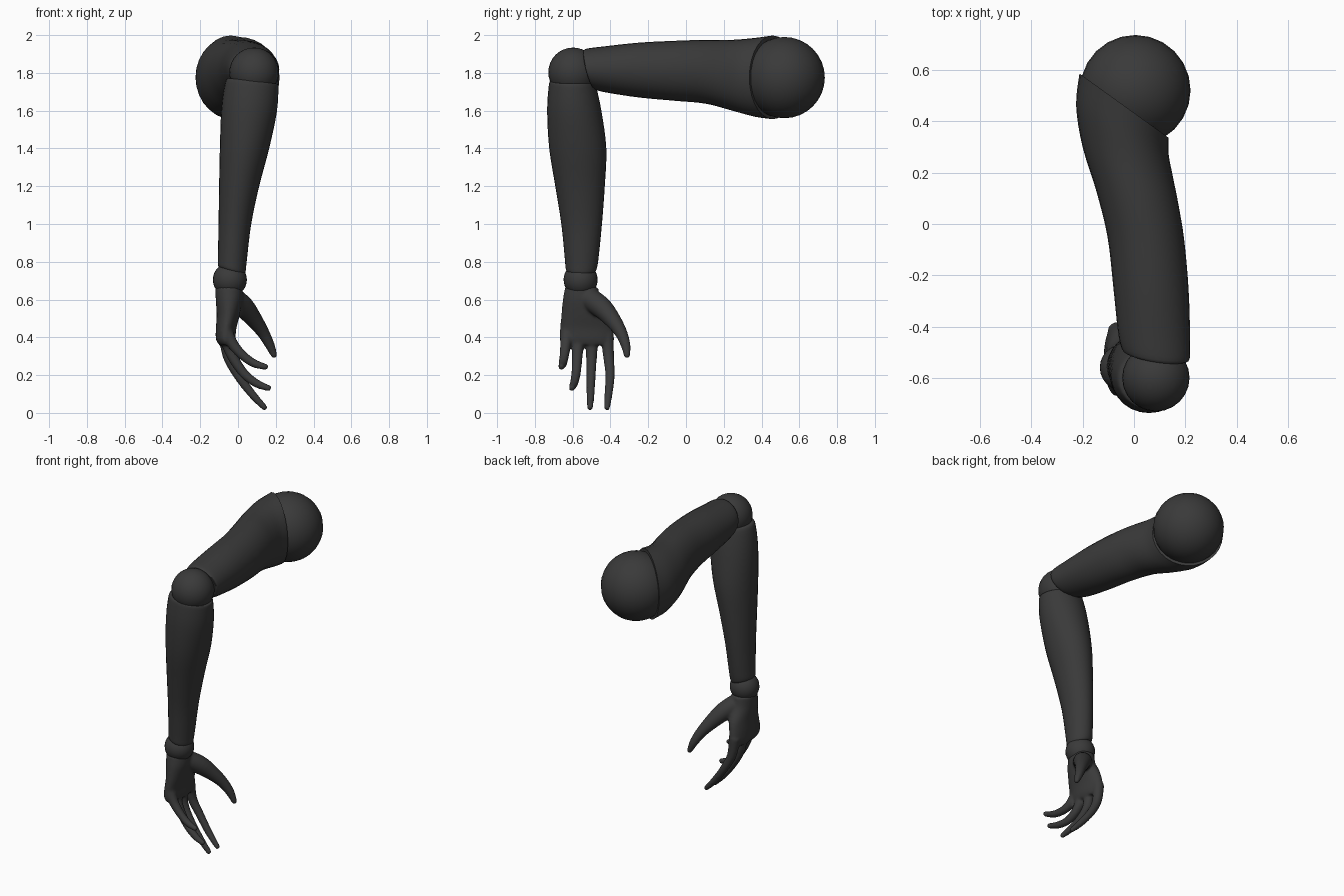
import bpy
import bmesh
import math
from mathutils import Vector

cube = bpy.data.objects.get("Cube")
if cube:
    bpy.data.objects.remove(cube, do_unlink=True)

SIDES = 28

# One dark colour for everything
charcoal = bpy.data.materials.new("charcoal")
charcoal.use_nodes = True
charcoal.diffuse_color = (0.042, 0.042, 0.042, 1)
shader = next(n for n in charcoal.node_tree.nodes if n.type == 'BSDF_PRINCIPLED')
shader.inputs["Base Color"].default_value = charcoal.diffuse_color
shader.inputs["Roughness"].default_value = 0.7


def resample(rows, steps=4):
    """Catmull-Rom interpolation through rows of numbers."""
    out = []
    last = len(rows) - 1
    for i in range(last):
        a, b, c, d = (rows[max(0, min(last, i + k))] for k in (-1, 0, 1, 2))
        for s in range(steps):
            t = s / steps
            out.append(tuple(
                0.5 * (2 * q + (r - p) * t + (2 * p - 5 * q + 4 * r - w) * t * t
                       + (3 * q - p - 3 * r + w) * t ** 3)
                for p, q, r, w in zip(a, b, c, d)))
    out.append(tuple(rows[-1]))
    return out


def loft(bm, rings):
    """Closed skin over elliptical rings given as (centre, half axis, half axis)."""
    loops = []
    for centre, u, v in rings:
        angles = [math.tau * k / SIDES for k in range(SIDES)]
        loops.append([bm.verts.new(centre + u * math.cos(a) + v * math.sin(a))
                      for a in angles])
    for low, high in zip(loops, loops[1:]):
        for k in range(SIDES):
            n = (k + 1) % SIDES
            bm.faces.new((low[k], low[n], high[n], high[k]))
    bm.faces.new(loops[0][::-1])
    bm.faces.new(loops[-1])


def level_rings(rows):
    """Rows are z, x range, y range and sideways tilt."""
    return [(Vector(((x0 + x1) / 2, (y0 + y1) / 2, z)),
             Vector(((x1 - x0) / 2, 0, tilt)),
             Vector((0, (y1 - y0) / 2, 0)))
            for z, x0, x1, y0, y1, tilt in resample(rows)]


def tube_rings(rows):
    """Rows are x, y, z and radius along a path, ending in a rounded tip."""
    pts = resample(rows)
    rings = []
    for i, (x, y, z, r) in enumerate(pts):
        ahead, behind = pts[min(i + 1, len(pts) - 1)], pts[max(i - 1, 0)]
        t = (Vector(ahead[:3]) - Vector(behind[:3])).normalized()
        u = t.cross(Vector((0, 1, 0))).normalized()
        rings.append((Vector((x, y, z)), u * r, t.cross(u) * r))
    centre, u, v = rings[-1]
    rings.append((centre + t * u.length * 0.6, u * 0.7, v * 0.7))
    return rings


def finish(name, bm, angle=40):
    bmesh.ops.recalc_face_normals(bm, faces=bm.faces)
    mesh = bpy.data.meshes.new(name)
    bm.to_mesh(mesh)
    bm.free()
    mesh.materials.append(charcoal)
    obj = bpy.data.objects.new(name, mesh)
    bpy.context.collection.objects.link(obj)
    bpy.ops.object.select_all(action='DESELECT')
    obj.select_set(True)
    bpy.context.view_layer.objects.active = obj
    bpy.ops.object.shade_smooth_by_angle(angle=math.radians(angle))
    return obj


# Ball joints
for name, centre, radius in (
        ("shoulder_ball", (0.005, 0.52, 1.775), 0.215),
        ("elbow_ball", (0.085, -0.598, 1.803), 0.131),
        ("wrist_ball", (-0.043, -0.558, 0.705), 0.09)):
    bm = bmesh.new()
    bmesh.ops.create_uvsphere(bm, u_segments=24, v_segments=16, radius=radius)
    bmesh.ops.translate(bm, verts=bm.verts, vec=centre)
    finish(name, bm)

# Upper arm: outer edge, inner edge, top, bottom and lean of each ring
upper = [
    (-0.212, 0.585, 0.135, 0.335, 1.998, 1.555, 0),
    (-0.225, 0.46, 0.135, 0.27, 1.985, 1.568, 0),
    (-0.20, 0.30, 0.15, 0.19, 1.975, 1.60, 0),
    (-0.147, 0.13, 0.172, 0.08, 1.975, 1.637, 0),
    (-0.103, -0.05, 0.195, -0.06, 1.97, 1.652, 0),
    (-0.08, -0.25, 0.212, -0.25, 1.96, 1.67, 0),
    (-0.062, -0.42, 0.218, -0.43, 1.94, 1.695, -0.01),
    (-0.047, -0.485, 0.217, -0.52, 1.928, 1.71, -0.025),
    (-0.03, -0.495, 0.205, -0.53, 1.915, 1.72, -0.025),
]
bm = bmesh.new()
loft(bm, [(Vector(((lx + rx) / 2, (ly + ry) / 2, (top + low) / 2)),
           Vector(((rx - lx) / 2, (ry - ly) / 2, 0)),
           Vector((0, lean, (top - low) / 2)))
          for lx, ly, rx, ry, top, low, lean in resample(upper)])
finish("upper_arm", bm)

# Forearm
bm = bmesh.new()
loft(bm, level_rings([
    (1.757, -0.05, 0.208, -0.718, -0.49, -0.015),
    (1.735, -0.068, 0.214, -0.726, -0.478, -0.015),
    (1.6, -0.088, 0.205, -0.735, -0.448, -0.01),
    (1.4, -0.096, 0.165, -0.724, -0.422, 0),
    (1.2, -0.10, 0.112, -0.692, -0.43, 0),
    (1.0, -0.103, 0.07, -0.66, -0.445, 0),
    (0.82, -0.106, 0.047, -0.642, -0.463, -0.01),
    (0.765, -0.106, 0.04, -0.637, -0.472, -0.018),
    (0.752, -0.098, 0.032, -0.63, -0.48, -0.018),
]))
finish("forearm", bm)

# Hand: palm, thumb and four fingers fused into one soft skin
bm = bmesh.new()
loft(bm, level_rings([
    (0.665, -0.12, 0.025, -0.64, -0.465, 0),
    (0.60, -0.118, 0.025, -0.652, -0.45, 0),
    (0.52, -0.113, 0.01, -0.66, -0.405, 0),
    (0.45, -0.117, -0.008, -0.667, -0.388, 0),
    (0.39, -0.117, -0.015, -0.67, -0.38, 0),
    (0.36, -0.10, -0.025, -0.655, -0.39, 0),
]))
thumb = [
    (-0.03, -0.52, 0.61, 0.06), (0.03, -0.45, 0.56, 0.057),
    (0.08, -0.395, 0.50, 0.046), (0.13, -0.347, 0.43, 0.034),
    (0.168, -0.32, 0.36, 0.026), (0.193, -0.312, 0.30, 0.016),
]
loft(bm, tube_rings(thumb))

# Finger curl as (x, z); each finger has its own y at base, middle and tip
long_curl = [(-0.068, 0.42), (-0.052, 0.30), (0, 0.20), (0.07, 0.105), (0.142, 0.026)]
ring_curl = [(-0.07, 0.42), (-0.035, 0.31), (0.03, 0.21), (0.10, 0.155), (0.165, 0.13)]
little_curl = [(-0.068, 0.44), (-0.025, 0.36), (0.03, 0.30), (0.09, 0.26), (0.15, 0.243)]
radii = (0.036, 0.029, 0.025, 0.022, 0.016)
for curl, base, middle, tip in (
        (long_curl, -0.418, -0.402, -0.418),
        (long_curl, -0.497, -0.503, -0.508),
        (ring_curl, -0.568, -0.582, -0.605),
        (little_curl, -0.63, -0.645, -0.66)):
    path = []
    for i, ((x, z), r) in enumerate(zip(curl, radii)):
        t = i / 2
        y = base + (middle - base) * t if t < 1 else middle + (tip - middle) * (t - 1)
        path.append((x, y, z, r))
    loft(bm, tube_rings(path))
hand = finish("hand", bm)
remesh = hand.modifiers.new("fuse", 'REMESH')
remesh.mode = 'VOXEL'
remesh.voxel_size = 0.008
remesh.use_smooth_shade = True
soften = hand.modifiers.new("soften", 'SMOOTH')
soften.factor = 0.5
soften.iterations = 6
